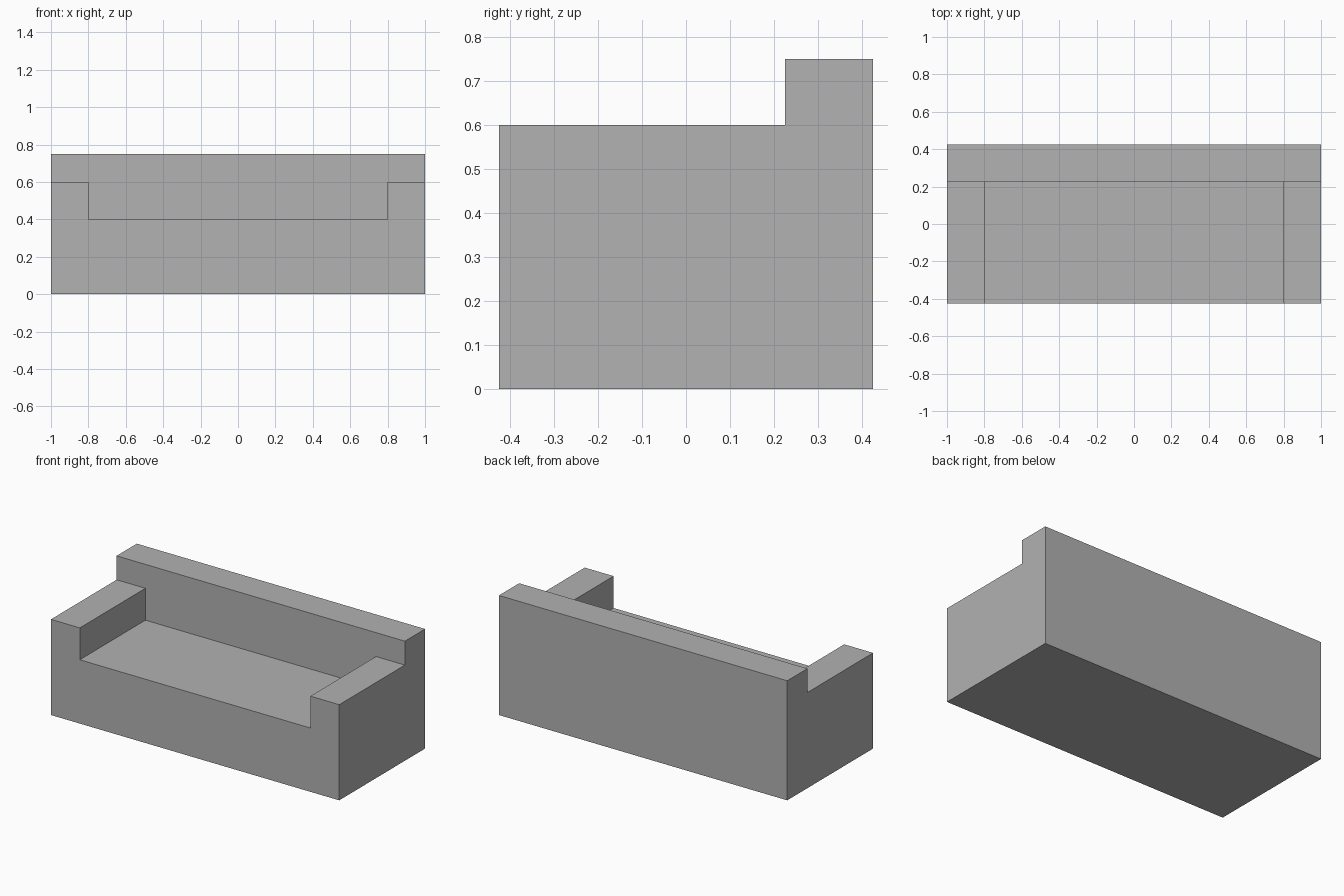
import bpy

default_cube = bpy.data.objects.get("Cube")
if default_cube:
    bpy.data.objects.remove(default_cube, do_unlink=True)

# Overall proportions
WIDTH, DEPTH, HEIGHT = 2.0, 0.85, 0.75
ARM_WIDTH, ARM_HEIGHT = 0.2, 0.6
BACK_DEPTH, SEAT_HEIGHT = 0.2, 0.4
MARGIN = 0.1

grey = bpy.data.materials.new("plain_grey")
grey.use_nodes = True
colour = (0.445, 0.445, 0.445, 1)
grey.diffuse_color = colour
grey.node_tree.nodes["Principled BSDF"].inputs["Base Color"].default_value = colour


def box(name, low, high):
    """Box between two opposite corners."""
    bpy.ops.mesh.primitive_cube_add(size=1)
    obj = bpy.context.object
    obj.name = name
    for v in obj.data.vertices:
        v.co = [h if c > 0 else l for c, l, h in zip(v.co, low, high)]
    obj.data.materials.append(grey)
    return obj


def carve(target, cutter):
    """Subtract the cutter and discard it."""
    cutter.hide_render = True
    mod = target.modifiers.new(cutter.name, "BOOLEAN")
    mod.operation = "DIFFERENCE"
    mod.solver = "EXACT"
    mod.object = cutter
    bpy.ops.object.select_all(action="DESELECT")
    target.select_set(True)
    bpy.context.view_layer.objects.active = target
    bpy.ops.object.modifier_apply(modifier=mod.name)
    bpy.data.objects.remove(cutter, do_unlink=True)


half_w, half_d = WIDTH / 2, DEPTH / 2
back_front = half_d - BACK_DEPTH
seat_half = half_w - ARM_WIDTH

# Solid body, full height at the backrest
sofa = box("sofa_body", (-half_w, -half_d, 0), (half_w, half_d, HEIGHT))

# Lower the armrests in front of the backrest
carve(sofa, box("arm_step_cutter",
                (-half_w - MARGIN, -half_d - MARGIN, ARM_HEIGHT),
                (half_w + MARGIN, back_front, HEIGHT + MARGIN)))

# Sink the seat between the armrests
carve(sofa, box("seat_cutter",
                (-seat_half, -half_d - MARGIN, SEAT_HEIGHT),
                (seat_half, back_front, HEIGHT + MARGIN)))
